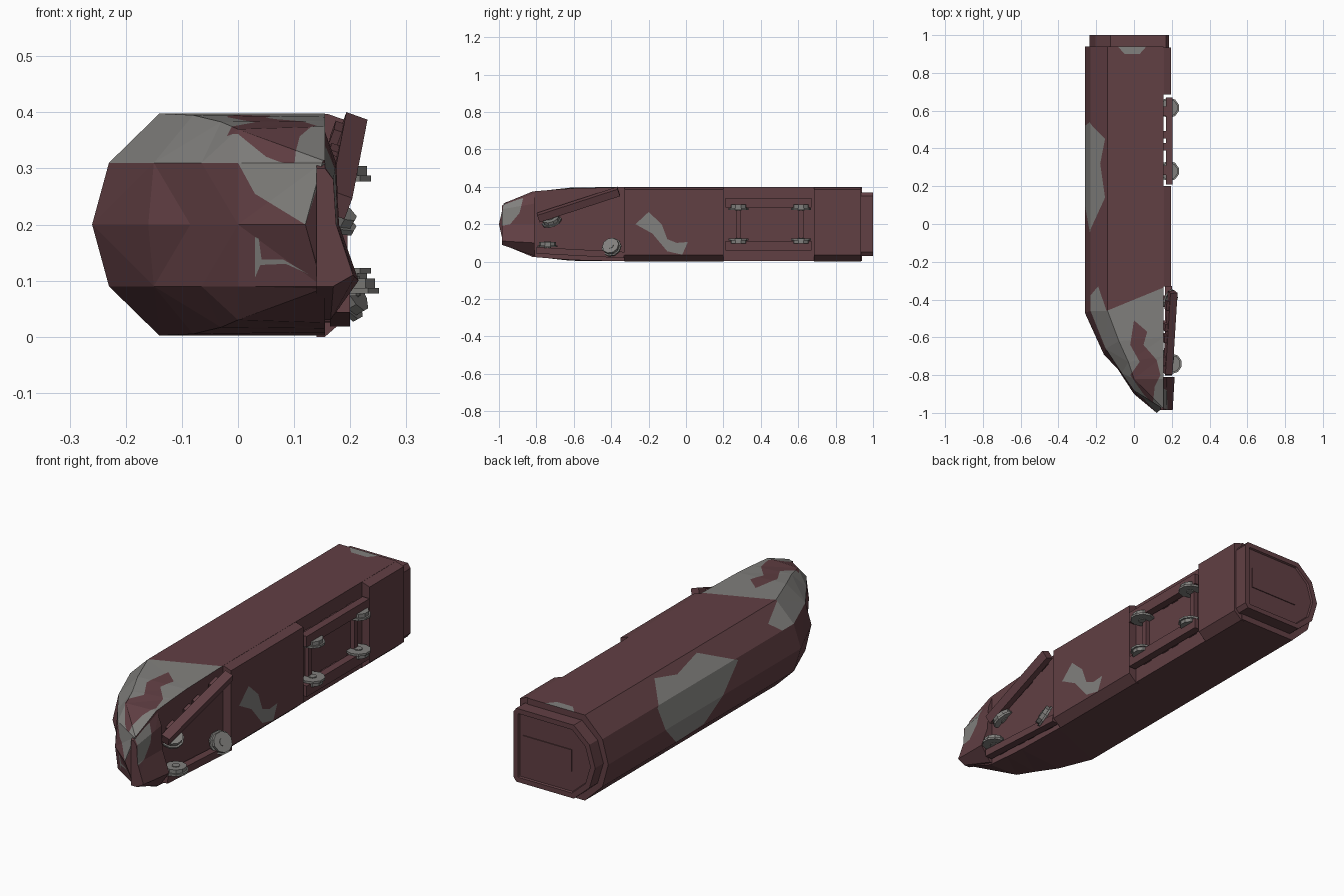
import bpy, bmesh, math
from mathutils import Vector, Matrix

if "Cube" in bpy.data.objects:
    bpy.data.objects.remove(bpy.data.objects["Cube"], do_unlink=True)


def material(name, rgb):
    m = bpy.data.materials.new(name)
    m.use_nodes = True
    m.diffuse_color = (*rgb, 1)
    bsdf = m.node_tree.nodes["Principled BSDF"]
    bsdf.inputs["Base Color"].default_value = (*rgb, 1)
    bsdf.inputs["Roughness"].default_value = 0.8
    return m


MATS = [material("rusty_maroon", (0.12, 0.05, 0.057)),
        material("bare_grey", (0.22, 0.215, 0.205))]
MAROON, GREY = 0, 1


def finish(bm, name, color=None):
    bmesh.ops.recalc_face_normals(bm, faces=bm.faces)
    if color is not None:
        for f in bm.faces:
            f.material_index = color
    me = bpy.data.meshes.new(name)
    bm.to_mesh(me)
    bm.free()
    for m in MATS:
        me.materials.append(m)
    ob = bpy.data.objects.new(name, me)
    bpy.context.collection.objects.link(ob)
    return ob


def loft(rings):
    """Closed skin over rings of equal length, capped at both ends."""
    bm = bmesh.new()
    vs = [[bm.verts.new(p) for p in r] for r in rings]
    n = len(vs[0])
    for a, b in zip(vs, vs[1:]):
        for i in range(n):
            j = (i + 1) % n
            bm.faces.new((a[i], a[j], b[j], b[i]))
    bm.faces.new(vs[0])
    bm.faces.new(vs[-1][::-1])
    bmesh.ops.recalc_face_normals(bm, faces=bm.faces)
    return bm


def prism(profile, y0, y1):
    return loft([[(x, y, z) for x, z in profile] for y in (y0, y1)])


def inside(p, poly):
    hit = False
    for (ax, ay), (bx, by) in zip(poly, poly[1:] + poly[:1]):
        if (ay > p[1]) != (by > p[1]) and p[0] < (bx - ax) * (p[1] - ay) / (by - ay) + ax:
            hit = not hit
    return hit


def paint(bm, poly, axes, facing, color, limit=0.3):
    """Cut a flat outline into the faces that look along facing and colour it."""
    u, v = axes
    facing = Vector(facing)
    lo = [min(p[k] for p in poly) for k in (0, 1)]
    hi = [max(p[k] for p in poly) for k in (0, 1)]

    def touched():
        out = []
        for f in bm.faces:
            if f.normal.dot(facing) < limit:
                continue
            a, b = [w.co[u] for w in f.verts], [w.co[v] for w in f.verts]
            if max(a) > lo[0] and min(a) < hi[0] and max(b) > lo[1] and min(b) < hi[1]:
                out.append(f)
        return out

    for p, q in zip(poly, poly[1:] + poly[:1]):
        co, no = Vector(), Vector()
        co[u], co[v] = p
        no[u], no[v] = q[1] - p[1], p[0] - q[0]
        faces = touched()
        geom = set(faces)
        for f in faces:
            geom.update(f.edges)
            geom.update(f.verts)
        bmesh.ops.bisect_plane(bm, geom=list(geom), dist=1e-5, plane_co=co, plane_no=no.normalized())
        bm.normal_update()
    for f in touched():
        c = f.calc_center_median()
        if inside((c[u], c[v]), poly):
            f.material_index = color


XY, XZ, YZ = (0, 1), (0, 2), (1, 2)
MID = 0.2


def ring(*half):
    """Mirror the upper half of a section about mid height."""
    return list(half) + [(x, y, 2 * MID - z) for x, y, z in half[:0:-1]]


# Main body, lying on its side: roof towards -x, crumpled nose at -y
body = loft([
    ring((-.26, .94, .2), (-.23, .94, .31), (-.14, .94, .398), (.155, .94, .398)),
    ring((-.26, -.47, .2), (-.23, -.46, .31), (-.14, -.46, .398), (.155, -.34, .398)),
    ring((-.16, -.69, .2), (-.15, -.66, .31), (-.08, -.62, .395), (.155, -.6, .392)),
    ring((-.085, -.77, .2), (-.065, -.79, .31), (-.03, -.73, .383), (.155, -.7, .385)),
    ring((0, -.9, .2), (0, -.88, .31), (0, -.82, .37), (.155, -.82, .375)),
    ring((.12, -1, .2), (.15, -.975, .31), (.152, -.97, .314), (.155, -.965, .315)),
])
bmesh.ops.triangulate(body, faces=body.faces)
body.normal_update()
UP, FRONT = (0, 0, 1), (0, -1, 0)
paint(body, [(-.19, -.33), (-.145, -.46), (.16, -.335), (.16, -1), (-.3, -1), (-.3, -.46)],
      XY, UP, GREY, .4)
paint(body, [(0, -.51), (.07, -.57), (.05, -.64), (.12, -.72), (.14, -.8), (.11, -.86),
             (.1, -.95), (.05, -.9), (-.02, -.8), (.03, -.73), (-.02, -.64)], XY, UP, MAROON, .4)
paint(body, [(-.09, .945), (.07, .945), (.03, .9), (-.05, .9)], XY, UP, GREY)
paint(body, [(.54, .3), (.45, .385), (.32, .36), (.14, .385), (-.05, .3), (.1, .2),
             (.2, .1), (.4, .09), (.52, .2)], YZ, (-1, 0, 0), GREY)
paint(body, [(0, .31), (.155, .31), (.12, .2), (.03, .255)], XZ, FRONT, GREY)
paint(body, [(.03, .178), (.037, .175), (.042, .138), (.08, .138), (.125, .112),
             (.085, .13), (.04, .128), (.03, .105)], XZ, FRONT, GREY)
finish(body, "body_shell")

# Rear end frame with an inset panel
rear = [(-.235, .2), (-.205, .1), (-.125, .03), (.17, .03), (.185, .05),
        (.185, .35), (.17, .37), (-.125, .37), (-.205, .3)]
bm = prism(rear, .9, 1)
end = max(bm.faces, key=lambda f: f.calc_center_median().y)
bmesh.ops.inset_individual(bm, faces=[end], thickness=.025, depth=0)
bmesh.ops.inset_individual(bm, faces=[end], thickness=.004, depth=-.008)
finish(bm, "rear_frame", MAROON)


def box(name, center, size, color, rot=None):
    bm = bmesh.new()
    m = Matrix.Translation(center) @ (rot or Matrix()) @ Matrix.Diagonal((*size, 1))
    bmesh.ops.create_cube(bm, size=1, matrix=m)
    return finish(bm, name, color)


panel = bmesh.new()
bmesh.ops.create_cube(panel, size=1, matrix=Matrix.Translation((.015, .99, .2))
                      @ Matrix.Diagonal((.25, .012, .1, 1)))
finish(panel, "rear_panel", MAROON)

# Underfloor casings either side of the rear wheel set
casing = [(.14, .398), (.16, .397), (.195, .385), (.195, .035), (.155, 0), (.14, 0)]
mid = prism(casing, -.33, .2)
paint(mid, [(-.27, .2), (-.2, .265), (-.13, .2), (-.1, .12), (-.05, .1), (.01, .105),
            (-.02, .037), (-.1, .055), (-.18, .15)], YZ, (1, 0, 0), GREY, .8)
finish(mid, "middle_casing")
finish(prism(casing, .685, .935), "rear_casing", MAROON)

# Front casing, bent outwards low down
bent = [(.14, .365), (.155, .365), (.175, .31), (.18, .2), (.215, .1), (.165, .03), (.14, .03)]
tip = [(.14, .3), (.155, .3), (.17, .28), (.175, .2), (.205, .11), (.17, .09), (.14, .09)]
nose = loft([[(x, -.81, z) for x, z in bent], [(x, -.985, z) for x, z in tip]])
paint(nose, [(-.99, .19), (-.975, .31), (-.87, .34), (-.89, .26), (-.94, .2)],
      YZ, (1, 0, 0), GREY, .3)
finish(nose, "front_casing")


def wheel(name, center, rot=None):
    """Ten-sided wheel with a thin inner flange; its axle runs along z."""
    bm = bmesh.new()
    base = Matrix.Translation(center) @ (rot or Matrix())
    for r, depth, off in ((.054, .01, -.008), (.046, .02, .004), (.018, .034, 0)):
        bmesh.ops.create_cone(bm, cap_ends=True, segments=10, radius1=r, radius2=r, depth=depth,
                              matrix=base @ Matrix.Translation((0, 0, off)))
    finish(bm, name, GREY)


def side_bar(name, a, b, width, height, roll=0):
    """Wheel-set side bar from a to b with brackets along its inner edge."""
    a, b = Vector(a), Vector(b)
    d = b - a
    rot = Vector((0, 1, 0)).rotation_difference(d.normalized()).to_matrix().to_4x4()
    rot = rot @ Matrix.Rotation(roll, 4, 'Y')
    c = (a + b) / 2
    box(name, c, (width, d.length, height), MAROON, rot)
    for i, (t, w) in enumerate(((-.34, .05), (-.07, .04), (.07, .04), (.34, .05))):
        off = rot @ Vector((-width * .5, t * d.length, 0))
        box(f"{name}_bracket_{i + 1}", c + off, (.03, w, height * .7), MAROON, rot)


# Rear wheel set
for label, z, side in (("upper", .315, 1), ("lower", .085, -1)):
    side_bar(f"rear_{label}_bar", (.187, .21, z), (.187, .67, z), .036, .05)
    for k, y in enumerate((.28, .615)):
        flip = Matrix.Rotation(math.pi, 4, 'X') if side < 0 else Matrix()
        wheel(f"rear_{label}_wheel_{k + 1}", (.186, y, MID + side * .09), flip)
for k, y in enumerate((.28, .615)):
    box(f"rear_axle_{k + 1}", (.165, y, MID), (.02, .025, .2), MAROON)

# Front wheel set, torn loose and askew
side_bar("front_upper_bar", (.178, -.79, .235), (.205, -.36, .375), .04, .042, .35)
side_bar("front_lower_bar", (.182, -.8, .06), (.182, -.33, .035), .036, .034)
wheel("front_wheel_1", (.2, -.74, .09))
wheel("front_wheel_2", (.195, -.4, .08), Matrix.Rotation(1.05, 4, 'Y') @ Matrix.Rotation(.3, 4, 'X'))
wheel("front_wheel_3", (.165, -.72, .22), Matrix.Rotation(.5, 4, 'Y') @ Matrix.Rotation(.3, 4, 'X'))
